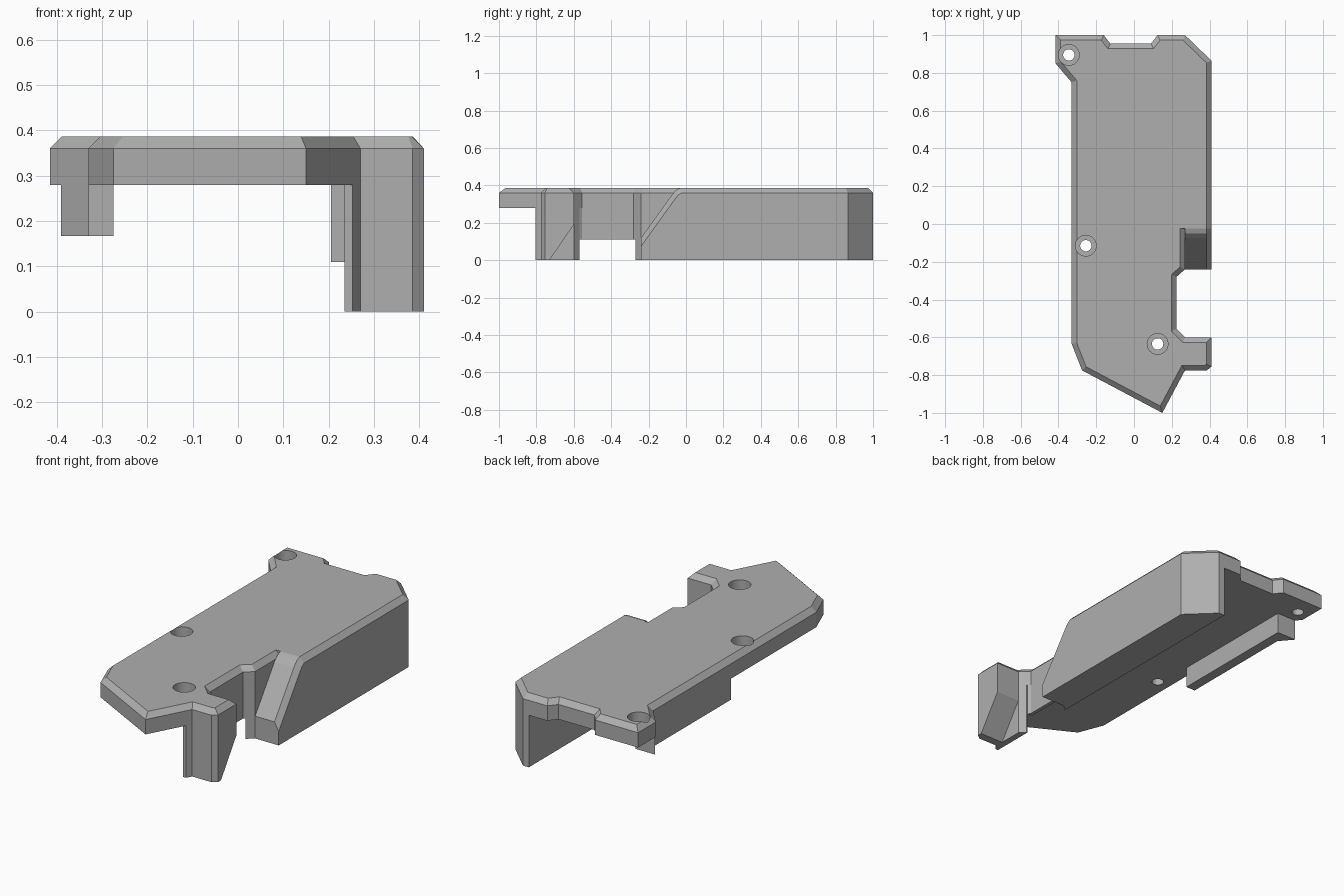
import bpy, bmesh, math
from mathutils import Vector, geometry

cube = bpy.data.objects.get("Cube")
if cube:
    bpy.data.objects.remove(cube, do_unlink=True)

grey = bpy.data.materials.new("plain_grey")
grey.use_nodes = True
grey.diffuse_color = (0.43, 0.43, 0.43, 1)
grey.node_tree.nodes["Principled BSDF"].inputs["Base Color"].default_value = grey.diffuse_color

BOTTOM, SHOULDER, TOP = 0.28, 0.36, 0.387   # cover plate heights
CHAMFER = 0.027


def finish(bm, name):
    bmesh.ops.recalc_face_normals(bm, faces=bm.faces)
    mesh = bpy.data.meshes.new(name)
    bm.to_mesh(mesh)
    bm.free()
    mesh.materials.append(grey)
    obj = bpy.data.objects.new(name, mesh)
    bpy.context.collection.objects.link(obj)
    return obj


def loft(rings):
    """Closed solid through matching rings of points."""
    bm = bmesh.new()
    loops = [[bm.verts.new(p) for p in ring] for ring in rings]
    for a, b in zip(loops, loops[1:]):
        for i in range(len(a)):
            j = (i + 1) % len(a)
            bm.faces.new((a[i], a[j], b[j], b[i]))
    bm.faces.new(loops[0])
    bm.faces.new(loops[-1])
    return bm


def level(points, z):
    return [(x, y, z) for x, y in points]


def prism(name, points, z0, z1):
    return finish(loft([level(points, z0), level(points, z1)]), name)


def inset(points, dist, square_edges=()):
    """Move every edge of a counter-clockwise outline inward, except square ones."""
    pts = [Vector(p) for p in points]
    lines = []
    for i, a in enumerate(pts):
        b = pts[(i + 1) % len(pts)]
        d = (b - a).normalized()
        shift = Vector((-d.y, d.x)) * (0 if i in square_edges else dist)
        lines.append((a + shift, d))
    result = []
    for i, (p, d) in enumerate(lines):
        q, e = lines[i - 1]
        t = (p - q).cross(d) / e.cross(d)
        result.append(tuple(q + e * t))
    return result


# Cover plate with a chamfered upper rim, left square where the ramp begins
outline = [(0.41, 0.865), (0.27, 1), (0.125, 1), (0.09, 0.955), (-0.125, 0.955),
           (-0.16, 1), (-0.415, 1), (-0.415, 0.85), (-0.33, 0.75), (-0.33, -0.635),
           (-0.275, -0.775), (0.15, -1), (0.27, -0.775), (0.385, -0.775),
           (0.41, -0.755), (0.41, -0.6), (0.27, -0.6), (0.225, -0.555),
           (0.225, -0.28), (0.27, -0.24), (0.27, -0.025), (0.41, -0.025)]
plate = finish(loft([level(outline, BOTTOM), level(outline, SHOULDER),
                     level(inset(outline, CHAMFER, {20}), TOP)]), "cover_plate")

# Counterbored screw holes
for x, y in [(-0.345, 0.895), (-0.255, -0.115), (0.125, -0.635)]:
    rings = []
    for r, z in [(0.03, 0.2), (0.03, 0.315), (0.055, 0.315), (0.055, 0.5)]:
        rings.append([(x + r * math.cos(k * math.tau / 32),
                       y + r * math.sin(k * math.tau / 32), z) for k in range(32)])
    cutter = finish(loft(rings), "hole_cutter")
    cutter.hide_render = True
    mod = plate.modifiers.new("screw_hole", 'BOOLEAN')
    mod.operation, mod.solver, mod.object = 'DIFFERENCE', 'EXACT', cutter
    bpy.context.view_layer.objects.active = plate
    bpy.ops.object.modifier_apply(modifier=mod.name)
    bpy.data.objects.remove(cutter, do_unlink=True)

# Tall side wall with its angled rear corner and front post
prism("left_wall", [(0.235, 1), (0.235, -0.27), (0.27, -0.24), (0.27, -0.025),
                    (0.41, -0.025), (0.41, 0.865), (0.27, 1)], 0, BOTTOM)

# Ramp at the front of the wall, chamfered along its outer edge
ramp = [(-0.025, 0), (-0.025, TOP), (-0.05, 0.378), (-0.075, 0.35), (-0.24, 0.12), (-0.24, 0)]
lower = [(-0.025, 0), (-0.025, SHOULDER), (-0.042, 0.348), (-0.06, 0.325), (-0.24, 0.075), (-0.24, 0)]
finish(loft([[(x, y, z) for y, z in prof]
             for x, prof in ((0.27, ramp), (0.385, ramp), (0.41, lower))]), "wall_ramp")

# Front leg: upright post and a brace cut away at a slant behind
prism("front_leg_post", [(0.235, -0.57), (0.235, -0.805), (0.253, -0.805),
                         (0.27, -0.775), (0.27, -0.6), (0.24, -0.57)], 0, BOTTOM)
brace = [(0.27, -0.775), (0.385, -0.775), (0.41, -0.755), (0.41, -0.6), (0.27, -0.6)]
bm = loft([level(brace, 0), level(brace, BOTTOM)])
cut = bmesh.ops.bisect_plane(bm, geom=bm.verts[:] + bm.edges[:] + bm.faces[:],
                             plane_co=(0, -0.73, 0), plane_no=(0, 0.19, -0.13),
                             clear_outer=True)
bmesh.ops.holes_fill(bm, edges=[e for e in bm.edges if e.is_boundary])
finish(bm, "front_leg_brace")

# Rail between wall and leg, and the short flange on the other side
prism("notch_rail", [(0.205, -0.57), (0.225, -0.57), (0.235, -0.57), (0.225, -0.555),
                     (0.225, -0.28), (0.235, -0.27), (0.205, -0.27)], 0.11, BOTTOM)
prism("right_flange", [(-0.33, 0.09), (-0.275, 0.09), (-0.275, 0.82),
                       (-0.39, 0.82), (-0.33, 0.75)], 0.167, BOTTOM)
